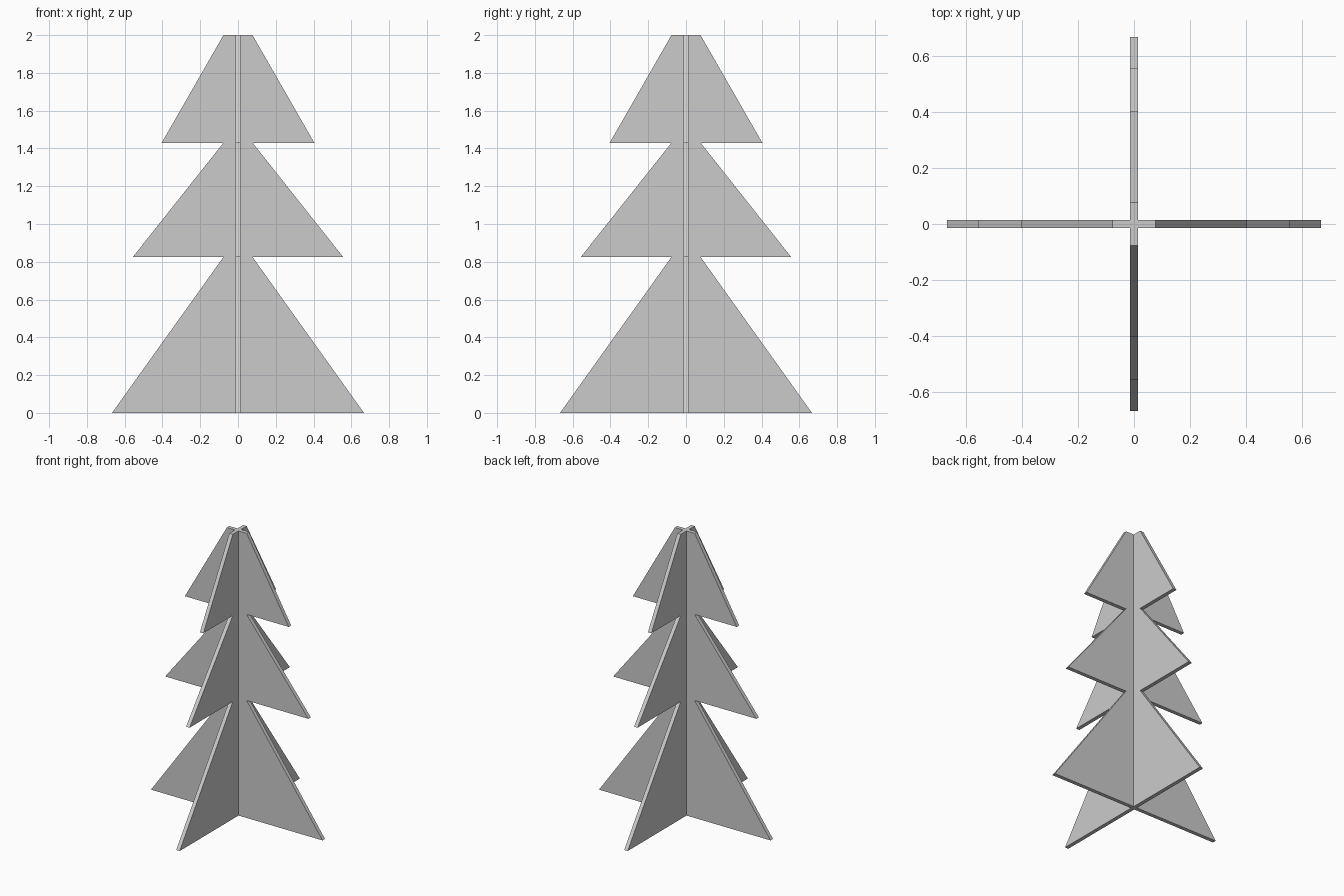
import bpy, bmesh, math

if "Cube" in bpy.data.objects:
    bpy.data.objects.remove(bpy.data.objects["Cube"])

HALF_THICK = 0.0135

# One flat colour for the whole tree
grey = bpy.data.materials.new("plain_grey")
grey.diffuse_color = (0.6, 0.6, 0.6, 1)
grey.use_nodes = True
grey.node_tree.nodes["Principled BSDF"].inputs["Base Color"].default_value = grey.diffuse_color

# Right half of the outline: three tiers, each (half width, height)
half = [(0.667, 0.0), (0.077, 0.825), (0.557, 0.825),
        (0.077, 1.43), (0.404, 1.43), (0.077, 2.0)]
outline = half + [(-x, z) for x, z in reversed(half)]


def panel(name, angle):
    """Flat tree silhouette extruded to the panel thickness, turned about z."""
    bm = bmesh.new()
    face = bm.faces.new([bm.verts.new((x, -HALF_THICK, z)) for x, z in outline])
    ext = bmesh.ops.extrude_face_region(bm, geom=[face], use_keep_orig=True)
    moved = [g for g in ext["geom"] if isinstance(g, bmesh.types.BMVert)]
    bmesh.ops.translate(bm, verts=moved, vec=(0, 2 * HALF_THICK, 0))
    bmesh.ops.recalc_face_normals(bm, faces=bm.faces)
    mesh = bpy.data.meshes.new(name)
    bm.to_mesh(mesh)
    bm.free()
    mesh.materials.append(grey)
    obj = bpy.data.objects.new(name, mesh)
    obj.rotation_euler.z = angle
    bpy.context.collection.objects.link(obj)
    return obj


# Two crossed panels
panel("tree_panel_wide", 0)
panel("tree_panel_deep", math.pi / 2)
